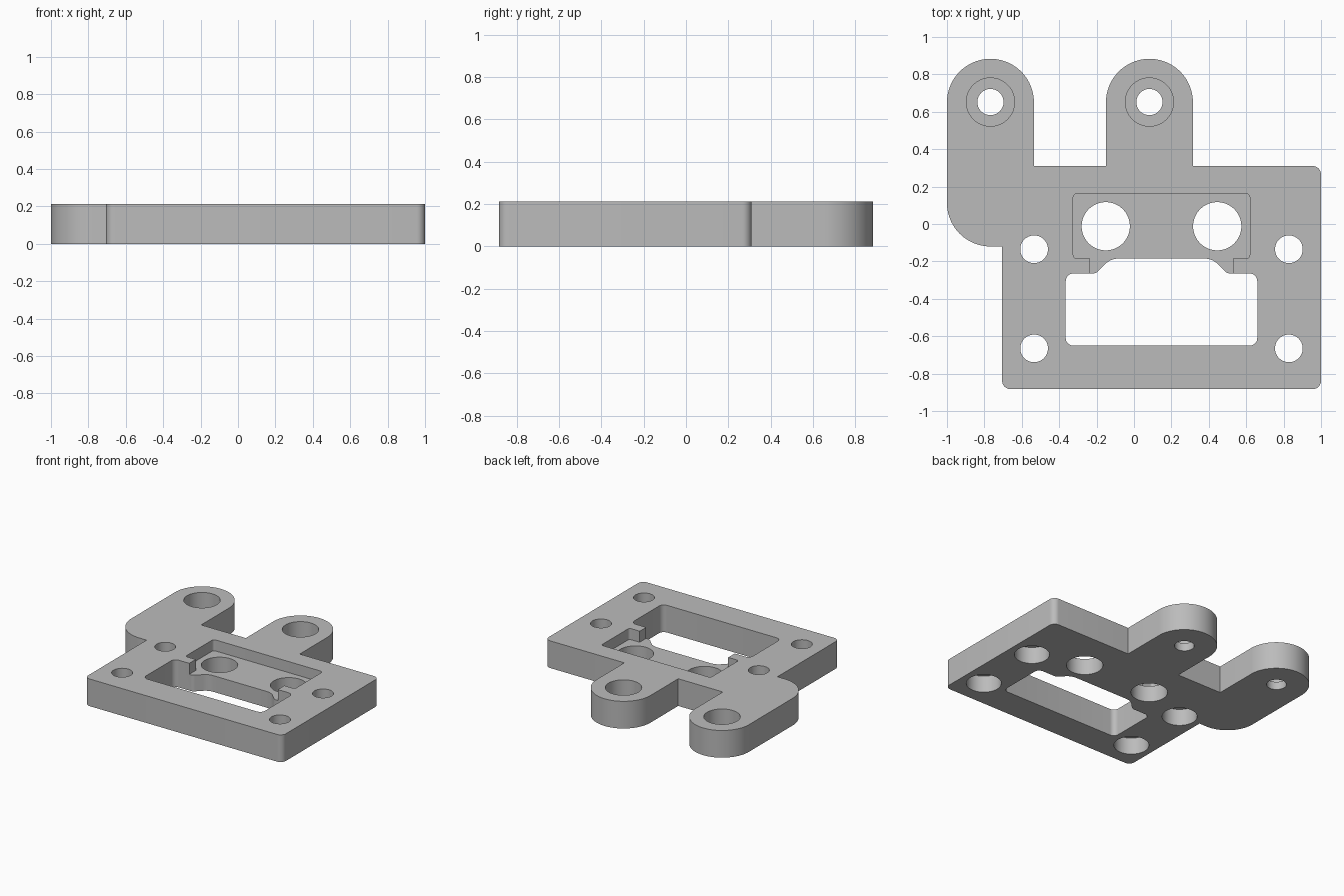
import bpy, bmesh, math
from mathutils import Vector

THICK = 0.212
MID = 0.147          # symmetry line of the main plate
LUG_R = 0.2325

old = bpy.data.objects.get("Cube")
if old:
    bpy.data.objects.remove(old, do_unlink=True)

grey = bpy.data.materials.new("plain grey")
grey.use_nodes = True
grey.diffuse_color = (0.5, 0.5, 0.5, 1)
grey.node_tree.nodes["Principled BSDF"].inputs["Base Color"].default_value = (0.5, 0.5, 0.5, 1)


def rounded(corners):
    """Round each (x, y, radius) corner of a closed outline."""
    pts = []
    for i, (x, y, r) in enumerate(corners):
        p = Vector((x, y))
        if r == 0:
            pts.append(p)
            continue
        a = (Vector(corners[i - 1][:2]) - p).normalized()
        b = (Vector(corners[(i + 1) % len(corners)][:2]) - p).normalized()
        half = math.acos(a.dot(b)) / 2
        centre = p + (a + b).normalized() * (r / math.sin(half))
        start = p + a * (r / math.tan(half)) - centre
        end = p + b * (r / math.tan(half)) - centre
        first = math.atan2(start.y, start.x)
        sweep = math.remainder(math.atan2(end.y, end.x) - first, math.tau)
        steps = 24 if r > 0.2 else 8
        for k in range(steps + 1):
            t = first + sweep * k / steps
            pts.append(centre + Vector((math.cos(t), math.sin(t))) * r)
    return pts


def mirrored(half):
    """Complete a left-hand outline with its mirror image about MID."""
    return half + [(2 * MID - x, y, r) for x, y, r in reversed(half)]


def circle(x, y, r, n=64):
    return [Vector((x + r * math.cos(math.tau * k / n), y + r * math.sin(math.tau * k / n)))
            for k in range(n)]


def prism(name, pts, z0, z1):
    bm = bmesh.new()
    clean = [p for i, p in enumerate(pts) if (p - pts[i - 1]).length > 1e-4]
    face = bm.faces.new([bm.verts.new((p.x, p.y, z0)) for p in clean])
    top = bmesh.ops.extrude_face_region(bm, geom=[face])["geom"]
    bmesh.ops.translate(bm, vec=(0, 0, z1 - z0),
                        verts=[v for v in top if isinstance(v, bmesh.types.BMVert)])
    bmesh.ops.recalc_face_normals(bm, faces=bm.faces)
    mesh = bpy.data.meshes.new(name)
    bm.to_mesh(mesh)
    bm.free()
    mesh.materials.append(grey)
    obj = bpy.data.objects.new(name, mesh)
    bpy.context.collection.objects.link(obj)
    return obj


# Plate body with two rear lugs
left, lug = -1.0, 0.0825
plate = prism("mounting_plate", rounded([
    (-0.705, -0.883, 0.045), (1, -0.883, 0.045), (1, 0.31, 0.045),
    (lug + LUG_R, 0.31, 0), (lug + LUG_R, 0.883, LUG_R),
    (lug - LUG_R, 0.883, LUG_R), (lug - LUG_R, 0.31, 0),
    (left + 2 * LUG_R, 0.31, 0), (left + 2 * LUG_R, 0.883, LUG_R),
    (left, 0.883, LUG_R), (left, -0.12, LUG_R), (-0.705, -0.12, 0)]), 0, THICK)

LOW, HIGH = -0.1, THICK + 0.1
cutters = []

# Large window with a raised rear edge
cutters.append(prism("window_cutter", rounded(mirrored([
    (-0.365, -0.65, 0.04), (-0.365, -0.265, 0.04),
    (-0.205, -0.265, 0.04), (-0.125, -0.185, 0.1)])), LOW, HIGH))

# Shallow pocket that opens into the window
cutters.append(prism("pocket_cutter", rounded(mirrored([
    (-0.235, -0.32, 0), (-0.235, -0.185, 0), (-0.325, -0.185, 0.02),
    (-0.325, 0.162, 0.02)])), THICK - 0.086, HIGH))

# Pocket holes and corner screw holes, counterbored from below
for side in (-1, 1):
    cutters.append(prism("pocket_hole_cutter", circle(MID + side * 0.298, -0.012, 0.129), LOW, HIGH))
    for y in (-0.135, -0.665):
        x = MID + side * 0.681
        cutters.append(prism("screw_hole_cutter", circle(x, y, 0.074), LOW, HIGH))
        cutters.append(prism("screw_recess_cutter", circle(x, y, 0.124), LOW, 0.13))

# Lug holes, counterbored from above
for x in (left + LUG_R, lug):
    cutters.append(prism("lug_hole_cutter", circle(x, 0.652, 0.07), LOW, HIGH))
    cutters.append(prism("lug_recess_cutter", circle(x, 0.652, 0.129), THICK - 0.15, HIGH))

# Cut the plate, bake the result and discard the cutters
for c in cutters:
    mod = plate.modifiers.new(c.name, "BOOLEAN")
    mod.operation = "DIFFERENCE"
    mod.solver = "EXACT"
    mod.object = c
bpy.context.view_layer.update()
baked = bpy.data.meshes.new_from_object(plate.evaluated_get(bpy.context.evaluated_depsgraph_get()))
plate.modifiers.clear()
plate.data = baked
for c in cutters:
    bpy.data.objects.remove(c, do_unlink=True)

bpy.ops.object.select_all(action="DESELECT")
plate.select_set(True)
bpy.context.view_layer.objects.active = plate
bpy.ops.object.shade_smooth_by_angle(angle=math.radians(30))
